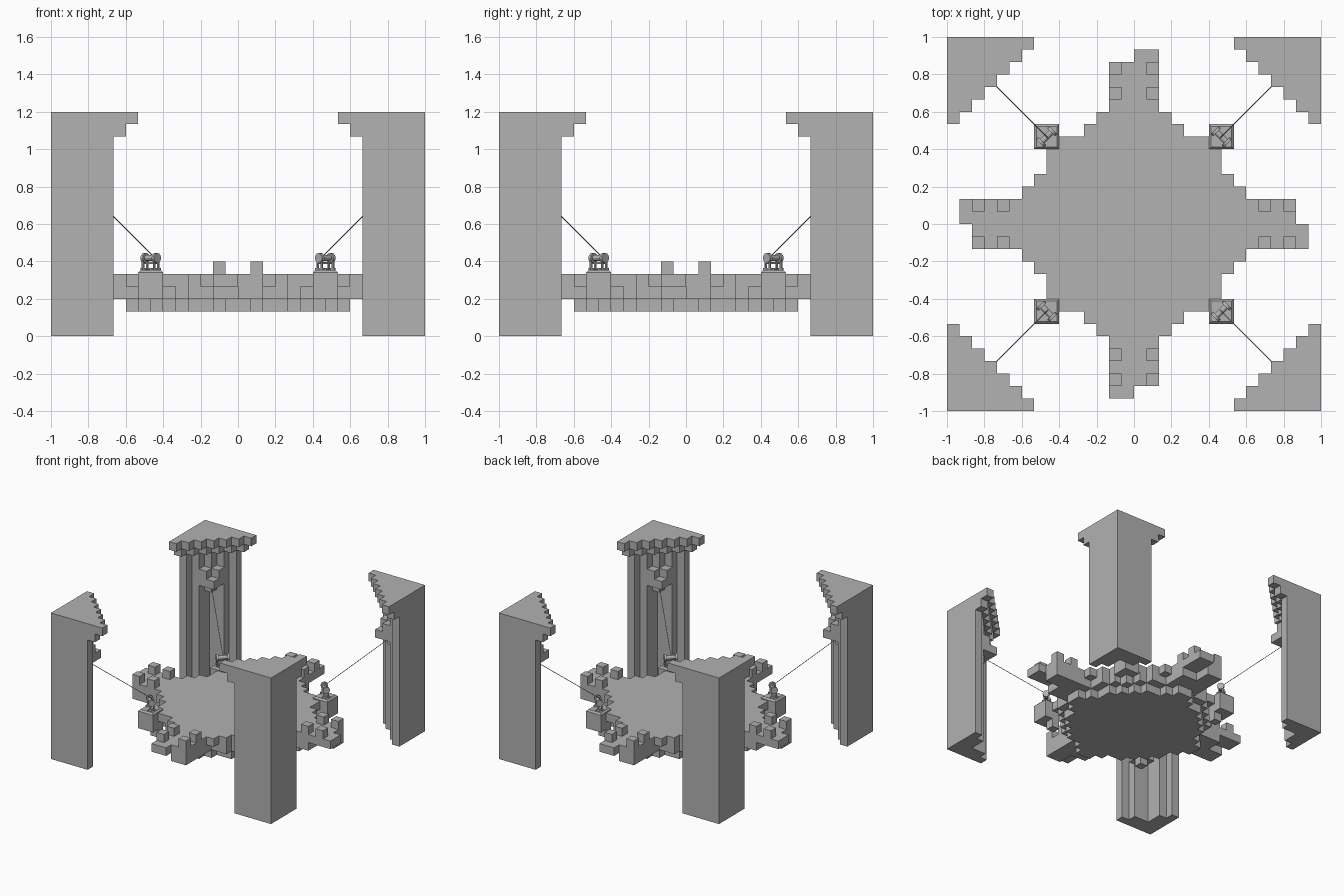
import bpy, bmesh, math
from mathutils import Matrix, Vector

old = bpy.data.objects.get("Cube")
if old:
    bpy.data.objects.remove(old, do_unlink=True)

U = 1 / 15  # edge of one block

stone = bpy.data.materials.new("stone grey")
stone.use_nodes = True
GREY = (0.445, 0.445, 0.445, 1)
stone.diffuse_color = GREY
stone.node_tree.nodes["Principled BSDF"].inputs["Base Color"].default_value = GREY


def finish(bm, name, angle=0.0):
    mesh = bpy.data.meshes.new(name)
    bm.to_mesh(mesh)
    bm.free()
    mesh.materials.append(stone)
    ob = bpy.data.objects.new(name, mesh)
    bpy.context.collection.objects.link(ob)
    ob.rotation_euler.z = angle
    return ob


def turn(cell):
    """Quarter turn of a block cell about the z axis."""
    x, y, z = cell
    return (-y - 1, x, z)


def box_cells(x0, x1, y0, y1, z0, z1):
    return {(x, y, z) for x in range(x0, x1) for y in range(y0, y1) for z in range(z0, z1)}


def blocks(cells, name):
    """Skin a set of block cells, keeping only outside faces."""
    bm = bmesh.new()
    verts = {}

    def vert(p):
        if p not in verts:
            verts[p] = bm.verts.new([c * U for c in p])
        return verts[p]

    for cell in sorted(cells):
        for axis in range(3):
            for side in (0, 1):
                near = list(cell)
                near[axis] += 2 * side - 1
                if tuple(near) in cells:
                    continue
                b, c = (axis + 1) % 3, (axis + 2) % 3
                loop = []
                for s, t in ((0, 0), (1, 0), (1, 1), (0, 1)):
                    p = list(cell)
                    p[axis] += side
                    p[b] += s
                    p[c] += t
                    loop.append(vert(tuple(p)))
                bm.faces.new(loop if side else loop[::-1])
    return finish(bm, name)


# Platform: three stepped layers, half widths listed row by row from the middle
layers = {
    2: (9, 8, 7, 7, 6, 5, 4, 2, 1),
    3: (9, 9, 8, 8, 7, 6, 5, 4, 2),
    4: (9, 9, 9, 8, 7, 7, 7, 4, 3),
}
platform = set()
for z, widths in layers.items():
    for row, w in enumerate(widths):
        platform |= box_cells(-w, w, row, row + 1, z, z + 1)
        platform |= box_cells(-w, w, -row - 1, -row, z, z + 1)

# One arm with its battlements and one corner footing, repeated by quarter turns
arm = box_cells(9, 13, 0, 2, 3, 5) | box_cells(9, 14, -2, 0, 4, 5)
arm |= box_cells(9, 11, -2, 0, 3, 4)
for x in (10, 12):
    arm |= {(x, 1, 5), (x, -2, 5)}
arm |= box_cells(6, 8, 6, 8, 3, 5) | {(6, 6, 2)}
for _ in range(4):
    platform |= arm
    arm = {turn(c) for c in arm}
blocks(platform, "platform")

# Corner towers: stepped triangular shaft, flared crown, niche and bracket
tower = set()
for z in range(18):
    reach = {17: 7, 16: 6}.get(z, 5)
    for i in range(reach):
        for j in range(reach - i):
            if not (i == j == 2 and z < 11):
                tower.add((14 - i, 14 - j, z))
tower |= box_cells(12, 13, 11, 12, 12, 14) | box_cells(11, 12, 12, 13, 12, 14)
tower.add((11, 11, 12))
for name in ("back_left", "back_right", "front_right", "front_left"):
    blocks(tower, "tower_" + name)
    tower = {turn(c) for c in tower}


def add_box(bm, centre, size, bevel=0.0):
    made = bmesh.ops.create_cube(
        bm, size=1, matrix=Matrix.Translation(centre) @ Matrix.Diagonal((*size, 1)))
    if bevel:
        edges = {e for v in made["verts"] for e in v.link_edges
                 if all(w.co.z > centre[2] for w in e.verts)}
        bmesh.ops.bevel(bm, geom=list(edges), offset=bevel, segments=1, affect='EDGES')


def add_rod(bm, a, b, radius, sides):
    a, b = Vector(a), Vector(b)
    turn_to = (b - a).to_track_quat('Z', 'Y').to_matrix().to_4x4()
    bmesh.ops.create_cone(bm, cap_ends=True, segments=sides, radius1=radius, radius2=radius,
                          depth=(b - a).length,
                          matrix=Matrix.Translation((a + b) / 2) @ turn_to)


# Winches on the footings; local +x points outward to the tower
R = 7 * U * math.sqrt(2)
for k, name in enumerate(("back_left", "back_right", "front_right", "front_left")):
    quarter = k * math.pi / 2

    bm = bmesh.new()
    add_box(bm, (7 * U, 7 * U, 0.343), (2 * U, 2 * U, 0.02), 0.012)
    finish(bm, "winch_base_" + name, quarter)

    bm = bmesh.new()
    for side in (-1, 1):
        y = side * 0.042
        add_box(bm, (R, y, 0.358), (0.06, 0.014, 0.012))
        for x in (-0.016, 0.016):
            add_box(bm, (R + x, y, 0.381), (0.01, 0.01, 0.04))
        add_rod(bm, (R, y - 0.009, 0.418), (R, y + 0.009, 0.418), 0.027, 12)
    add_box(bm, (R, 0, 0.361), (0.012, 0.08, 0.01))
    add_box(bm, (R, 0, 0.391), (0.012, 0.08, 0.01))
    add_rod(bm, (R, -0.045, 0.418), (R, 0.045, 0.418), 0.016, 12)
    finish(bm, "winch_" + name, quarter + math.pi / 4)

    # Taut rope from the winch drum to the tower bracket
    bm = bmesh.new()
    add_rod(bm, (R - 0.01, 0, 0.434), (0.803 * math.sqrt(2), 0, 0.778), 0.0025, 6)
    finish(bm, "rope_" + name, quarter + math.pi / 4)
